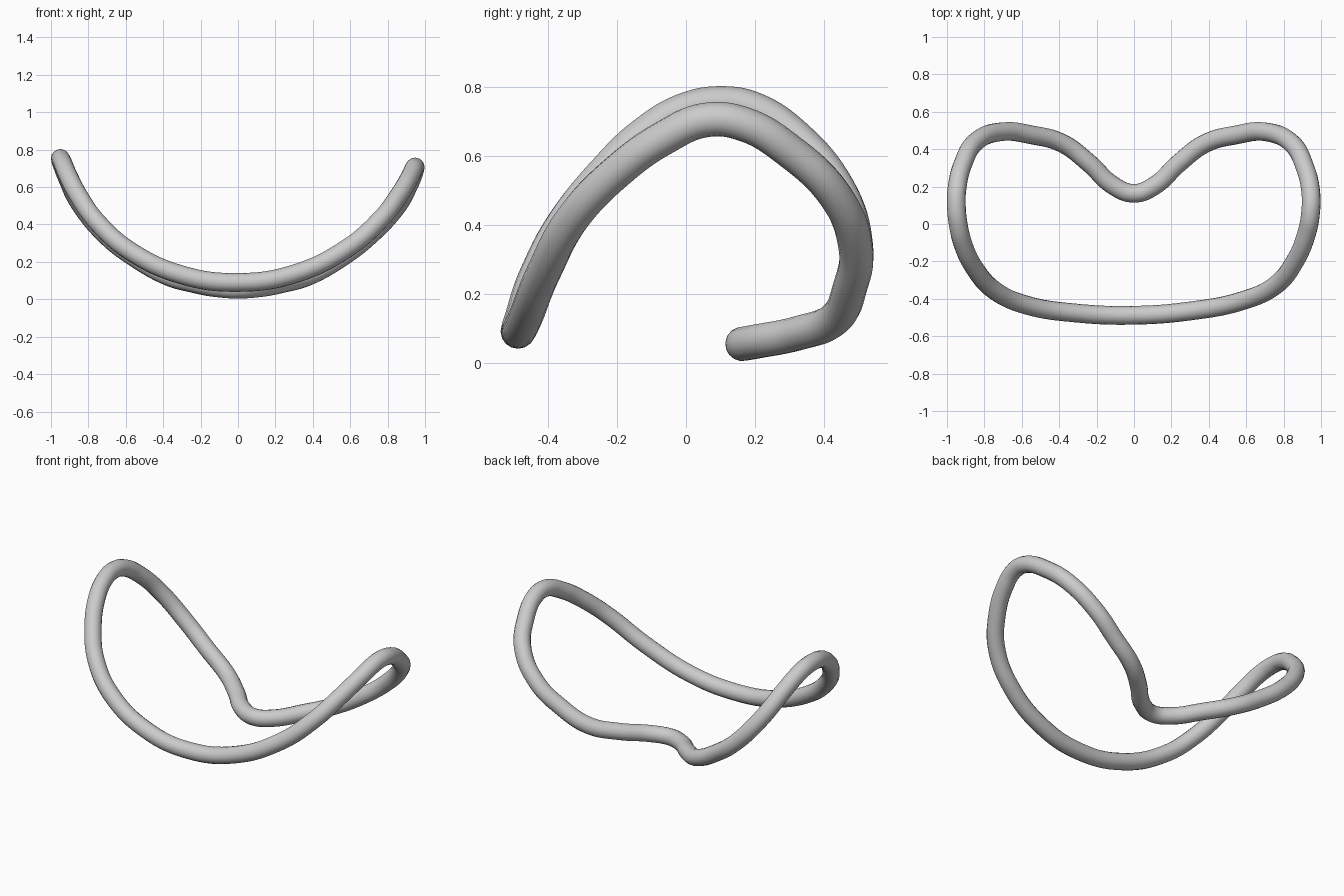
import bpy

# Centre line of the closed bent ring: front middle -> right tip -> back notch -> left tip
path = [
    (0.00, -0.488, 0.09), (0.30, -0.465, 0.135), (0.58, -0.41, 0.27),
    (0.76, -0.325, 0.425), (0.86, -0.20, 0.555), (0.92, -0.06, 0.655),
    (0.944, 0.06, 0.705), (0.945, 0.17, 0.692), (0.915, 0.30, 0.615),
    (0.845, 0.43, 0.49), (0.70, 0.493, 0.335), (0.55, 0.477, 0.22),
    (0.38, 0.43, 0.125), (0.24, 0.325, 0.085), (0.11, 0.205, 0.061),
    (0.00, 0.164, 0.054), (-0.11, 0.205, 0.061), (-0.24, 0.325, 0.085),
    (-0.38, 0.43, 0.125), (-0.55, 0.477, 0.22), (-0.70, 0.494, 0.335),
    (-0.845, 0.44, 0.51), (-0.915, 0.32, 0.655), (-0.945, 0.20, 0.735),
    (-0.95, 0.11, 0.753), (-0.94, 0.00, 0.735), (-0.91, -0.12, 0.665),
    (-0.85, -0.24, 0.55), (-0.75, -0.352, 0.41), (-0.58, -0.432, 0.26),
    (-0.30, -0.477, 0.13),
]

# Round tube swept along the smooth path
curve = bpy.data.curves.new("bent_ring", 'CURVE')
curve.dimensions = '3D'
curve.resolution_u = 8
curve.bevel_depth = 0.05
curve.bevel_resolution = 6
spline = curve.splines.new('BEZIER')
spline.bezier_points.add(len(path) - 1)
spline.use_cyclic_u = True
for point, co in zip(spline.bezier_points, path):
    point.co = co
    point.handle_left_type = point.handle_right_type = 'AUTO'

ring = bpy.data.objects.new("bent_ring", curve)
bpy.context.collection.objects.link(ring)

# Turn into a smooth mesh
bpy.context.view_layer.objects.active = ring
ring.select_set(True)
bpy.ops.object.convert(target='MESH')
bpy.ops.object.shade_smooth()
